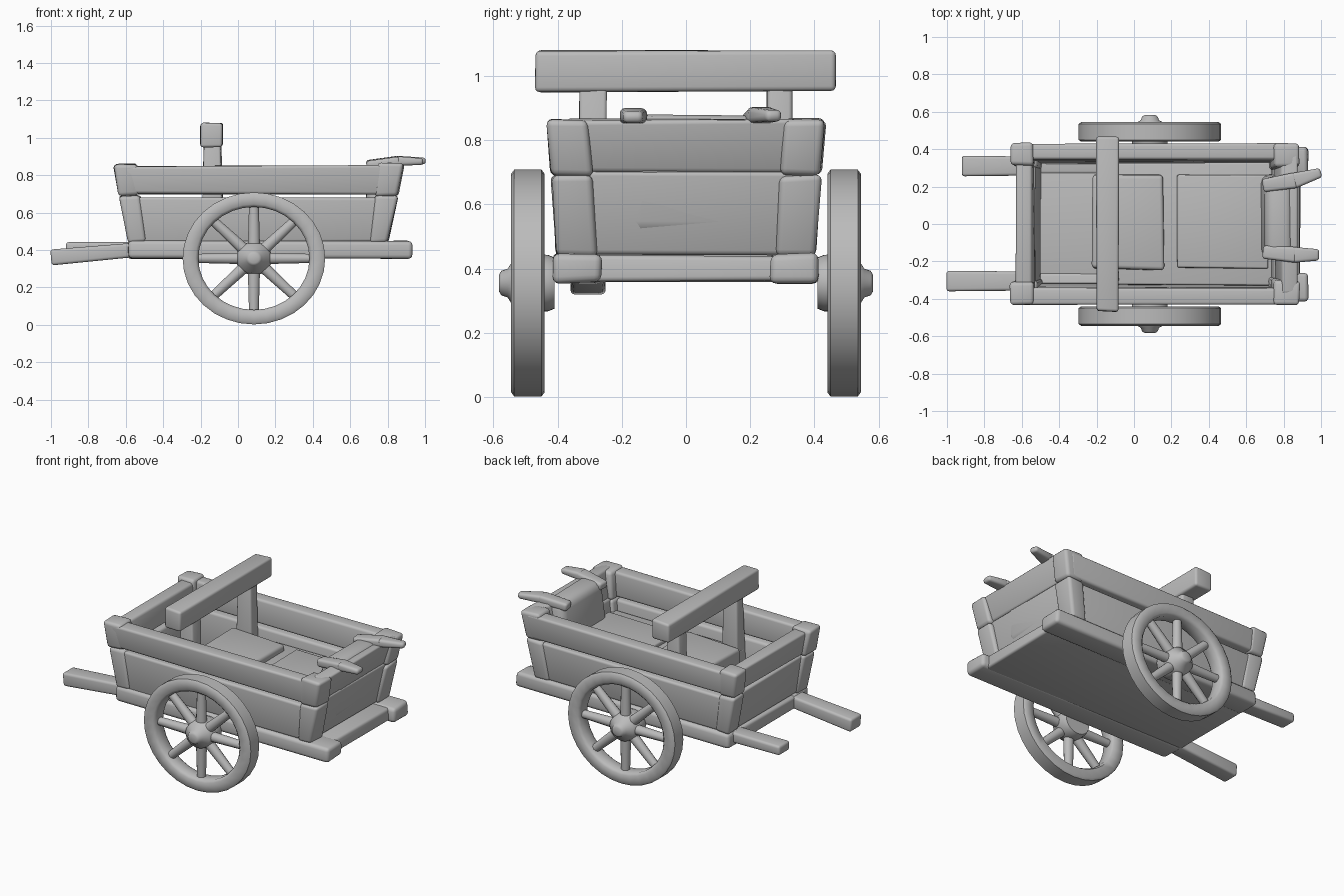
import bpy, bmesh, math, random
from mathutils import Matrix, Vector

random.seed(4)
cube = bpy.data.objects.get("Cube")
if cube:
    bpy.data.objects.remove(cube)

grey = bpy.data.materials.new("plain grey")
grey.use_nodes = True
grey.diffuse_color = (0.5, 0.5, 0.5, 1)
bsdf = next(n for n in grey.node_tree.nodes if n.type == 'BSDF_PRINCIPLED')
bsdf.inputs["Base Color"].default_value = grey.diffuse_color
bsdf.inputs["Roughness"].default_value = 0.8


def finish(bm, name, bevel=0.0, angle=40):
    bmesh.ops.recalc_face_normals(bm, faces=bm.faces)
    mesh = bpy.data.meshes.new(name)
    bm.to_mesh(mesh)
    bm.free()
    obj = bpy.data.objects.new(name, mesh)
    bpy.context.collection.objects.link(obj)
    mesh.materials.append(grey)
    bpy.ops.object.select_all(action='DESELECT')
    obj.select_set(True)
    bpy.context.view_layer.objects.active = obj
    if bevel:
        mod = obj.modifiers.new("worn edges", 'BEVEL')
        mod.width = bevel
        mod.segments = 3
        bpy.ops.object.modifier_apply(modifier=mod.name)
    bpy.ops.object.shade_smooth_by_angle(angle=math.radians(angle))
    return obj


def block(name, bottom, top, z0, z1, bevel=0.015, wear=0.005):
    """Tapered block: bottom and top are (x0, x1, y0, y1) rectangles."""
    bm = bmesh.new()
    rings = []
    for (x0, x1, y0, y1), z in ((bottom, z0), (top, z1)):
        ring = [(x0, y0), (x1, y0), (x1, y1), (x0, y1)]
        rings.append([bm.verts.new([c + random.uniform(-wear, wear) for c in (x, y, z)])
                      for x, y in ring])
    low, high = rings
    bm.faces.new(low)
    bm.faces.new(high)
    for i in range(4):
        j = (i + 1) % 4
        bm.faces.new((low[i], low[j], high[j], high[i]))
    return finish(bm, name, bevel)


def bar(name, start, end, size0, size1, bevel=0.015):
    """Square bar between two points, with (width, height) at each end."""
    a, b = Vector(start), Vector(end)
    side = (b - a).cross(Vector((0, 0, 1))).normalized()
    up = side.cross(b - a).normalized()
    bm = bmesh.new()
    rings = [[bm.verts.new(p + side * w * u / 2 + up * h * v / 2)
              for u, v in ((-1, -1), (1, -1), (1, 1), (-1, 1))]
             for p, (w, h) in ((a, size0), (b, size1))]
    bm.faces.new(rings[0])
    bm.faces.new(rings[1])
    for i in range(4):
        j = (i + 1) % 4
        bm.faces.new((rings[0][i], rings[0][j], rings[1][j], rings[1][i]))
    return finish(bm, name, bevel)


def sided(rect, s):
    x0, x1, y0, y1 = rect
    return (x0, x1, min(y0 * s, y1 * s), max(y0 * s, y1 * s))


# Wheels
HUB_X, HUB_Z, STRETCH = 0.085, 0.355, 1.08


def place(bm):
    for v in bm.verts:
        v.co.x = v.co.x * STRETCH + HUB_X
        v.co.z += HUB_Z


def lathe(name, profile, closed, s, bevel=0.0):
    bm = bmesh.new()
    verts = [bm.verts.new((r, y * s, 0)) for r, y in profile]
    edges = [bm.edges.new(p) for p in zip(verts, verts[1:])]
    if closed:
        edges.append(bm.edges.new((verts[-1], verts[0])))
    bmesh.ops.spin(bm, geom=verts + edges, cent=(0, 0, 0), axis=(0, 1, 0),
                   angle=math.tau, steps=32)
    bmesh.ops.remove_doubles(bm, verts=bm.verts, dist=0.0005)
    place(bm)
    finish(bm, name, bevel, 50)


for s, side in ((-1, "front"), (1, "back")):
    lathe(side + "_wheel_rim",
          [(0.275, 0.46), (0.285, 0.445), (0.34, 0.44), (0.353, 0.45), (0.353, 0.535),
           (0.34, 0.545), (0.29, 0.545), (0.275, 0.53)], True, s)
    lathe(side + "_wheel_hub",
          [(0, 0.41), (0.08, 0.41), (0.088, 0.43), (0.09, 0.49), (0.078, 0.535), (0.045, 0.555),
           (0.038, 0.575), (0.025, 0.583), (0, 0.583)], False, s)
    bm = bmesh.new()
    for i in range(8):
        turn = Matrix.Rotation(i * math.tau / 8, 4, 'Y')
        bmesh.ops.create_cone(bm, segments=10, radius1=0.032, radius2=0.025, depth=0.25,
                              matrix=turn @ Matrix.Translation((0, 0.493 * s, 0.175)))
    place(bm)
    finish(bm, side + "_wheel_spokes")

# Floor, side rails and handles
block("floor", (-0.59, 0.89, -0.3, 0.3), (-0.59, 0.88, -0.3, 0.3), 0.36, 0.44)
for s, side in ((-1, "front"), (1, "back")):
    rail = sided((-0.59, 0.93, 0.26, 0.415), s)
    block(side + "_rail", rail, rail, 0.355, 0.448, 0.022)
bar("front_handle", (-1.0, -0.305, 0.36), (-0.5, -0.305, 0.405), (0.11, 0.085), (0.1, 0.075))
bar("back_handle", (-0.92, 0.31, 0.412), (-0.5, 0.31, 0.408), (0.11, 0.06), (0.1, 0.07))

# Side boards and stacked corner posts
for s, side in ((-1, "front"), (1, "back")):
    block(side + "_lower_board", sided((-0.56, 0.78, 0.32, 0.395), s),
          sided((-0.6, 0.81, 0.335, 0.41), s), 0.44, 0.682)
    block(side + "_upper_board", sided((-0.6, 0.82, 0.335, 0.415), s),
          sided((-0.61, 0.84, 0.345, 0.43), s), 0.70, 0.85)
    block(side + "_lower_post_left", sided((-0.585, -0.49, 0.29, 0.405), s),
          sided((-0.635, -0.52, 0.305, 0.418), s), 0.44, 0.69, 0.02)
    block(side + "_upper_post_left", sided((-0.64, -0.53, 0.30, 0.42), s),
          sided((-0.665, -0.54, 0.315, 0.437), s), 0.69, 0.86, 0.02)
    block(side + "_lower_post_right", sided((0.70, 0.80, 0.28, 0.405), s),
          sided((0.73, 0.855, 0.29, 0.42), s), 0.44, 0.69, 0.02)
    block(side + "_upper_post_right", sided((0.73, 0.855, 0.29, 0.42), s),
          sided((0.75, 0.89, 0.305, 0.437), s), 0.69, 0.865, 0.02)

# End boards
block("left_lower_board", (-0.575, -0.50, -0.34, 0.34), (-0.61, -0.53, -0.36, 0.36), 0.44, 0.685)
block("left_upper_board", (-0.615, -0.53, -0.36, 0.36), (-0.635, -0.55, -0.37, 0.37), 0.70, 0.845)
block("right_lower_board", (0.71, 0.785, -0.33, 0.33), (0.75, 0.835, -0.35, 0.35), 0.44, 0.70)
block("right_upper_board", (0.75, 0.83, -0.36, 0.36), (0.79, 0.875, -0.37, 0.37), 0.70, 0.865)

# Padded rest and the two hooked prongs on the right end
block("end_rest", (0.67, 0.80, -0.19, 0.27), (0.70, 0.85, -0.17, 0.25), 0.50, 0.88, 0.045)
bar("back_prong_base", (0.69, 0.205, 0.855), (0.87, 0.235, 0.88), (0.07, 0.05), (0.085, 0.05))
bar("back_prong_tip", (0.85, 0.23, 0.878), (1.0, 0.275, 0.876), (0.085, 0.05), (0.05, 0.035))
bar("front_prong_base", (0.69, -0.15, 0.85), (0.87, -0.165, 0.876), (0.07, 0.05), (0.085, 0.05))
bar("front_prong_tip", (0.85, -0.165, 0.876), (0.99, -0.165, 0.872), (0.085, 0.05), (0.06, 0.035))

# Raised load bed inside, with two covers
bed = (-0.19, 0.74, -0.325, 0.325)
block("load_bed", bed, bed, 0.43, 0.625, 0.01)
cover = (-0.22, 0.16, -0.24, 0.265)
block("left_cover", cover, cover, 0.52, 0.668, 0.02, 0.008)
cover = (0.23, 0.72, -0.235, 0.26)
block("right_cover", cover, cover, 0.58, 0.648, 0.01)

# Raised crossbeam on two posts
for s, side in ((-1, "front"), (1, "back")):
    block(side + "_beam_post", sided((-0.195, -0.075, 0.25, 0.335), s),
          sided((-0.18, -0.09, 0.25, 0.33), s), 0.43, 0.97, 0.012)
beam = (-0.2, -0.08, -0.468, 0.468)
block("crossbeam", beam, beam, 0.952, 1.077, 0.015)
